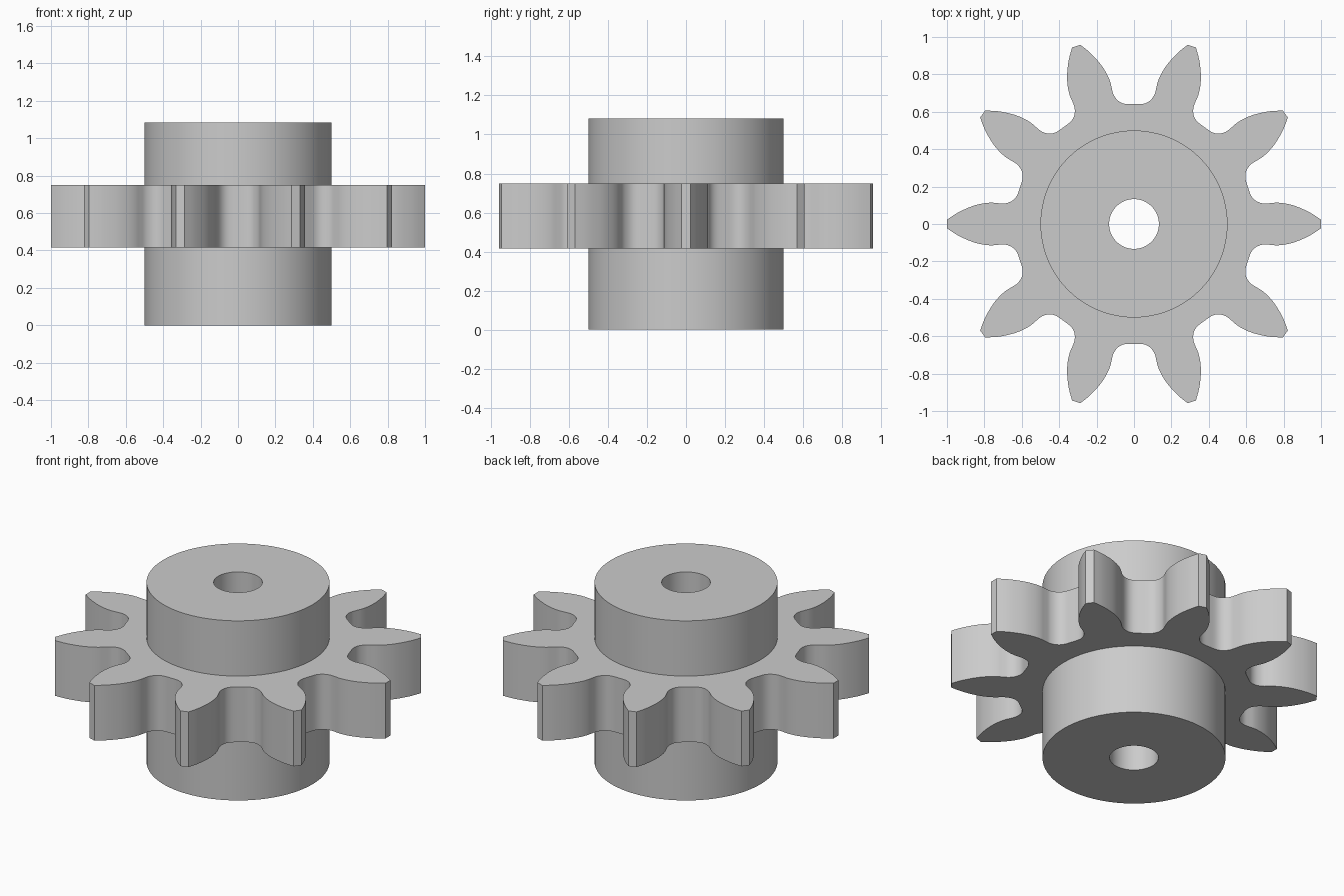
import bpy, bmesh
from math import sin, cos, pi, atan2, hypot
from mathutils import Vector

cube = bpy.data.objects.get("Cube")
if cube:
    bpy.data.objects.remove(cube)

TEETH, SEGMENTS = 10, 80
PITCH = 2 * pi / TEETH
BORE, HUB = 0.133, 0.5
Z_BOTTOM, Z_GEAR_LOW, Z_GEAR_HIGH, Z_TOP = 0.0, 0.417, 0.75, 1.083

# Half a tooth pointing along x, from the tip down to the middle of the gap
FLANK = [(1.0, 0.023), (0.95, 0.056), (0.9, 0.081), (0.85, 0.1), (0.8, 0.111),
         (0.76, 0.114), (0.725, 0.111), (0.69, 0.11), (0.653, 0.123),
         (0.627, 0.15), (0.609, 0.198)]


def smooth_path(points, steps=4):
    """Catmull-Rom curve through the points."""
    p = [points[0]] + points + [points[-1]]
    path = []
    for a, b, c, d in zip(p, p[1:], p[2:], p[3:]):
        for i in range(steps):
            t = i / steps
            path.append(0.5 * (2 * b + (c - a) * t + (2 * a - 5 * b + 4 * c - d) * t ** 2
                               + (3 * b - a - 3 * c + d) * t ** 3))
    return path + [points[-1]]


def circle(radius):
    return [Vector((radius * cos(2 * pi * i / SEGMENTS), radius * sin(2 * pi * i / SEGMENTS)))
            for i in range(SEGMENTS)]


def gear_outline():
    """Gap curve between two tooth tips, mirrored about the gap and repeated."""
    polar = [(hypot(x, y), atan2(y, x)) for x, y in FLANK]
    polar += [(r, PITCH - a) for r, a in reversed(polar[:-1])]
    outline = []
    for k in range(TEETH):
        outline += smooth_path([Vector((r * cos(a + k * PITCH), r * sin(a + k * PITCH)))
                                for r, a in polar])
    return outline


bm = bmesh.new()


def ring(points, z):
    return [bm.verts.new((p.x, p.y, z)) for p in points]


def wall(a, b):
    """Quads between two rings of equal length."""
    for i in range(len(a)):
        j = (i + 1) % len(a)
        bm.faces.new((a[i], a[j], b[j], b[i]))


def flat_fill(*rings):
    """Flat face with a hole, between an outer and an inner ring."""
    edges = []
    for r in rings:
        for v, w in zip(r, r[1:] + r[:1]):
            edges.append(bm.edges.get((v, w)) or bm.edges.new((v, w)))
    bmesh.ops.triangle_fill(bm, edges=edges, use_beauty=True, normal=(0, 0, 1))


# Rings of the hub, bore and toothed disc
bore_low, bore_high = ring(circle(BORE), Z_BOTTOM), ring(circle(BORE), Z_TOP)
hub_low, hub_high = ring(circle(HUB), Z_BOTTOM), ring(circle(HUB), Z_TOP)
seat_low, seat_high = ring(circle(HUB), Z_GEAR_LOW), ring(circle(HUB), Z_GEAR_HIGH)
outline = gear_outline()
teeth_low, teeth_high = ring(outline, Z_GEAR_LOW), ring(outline, Z_GEAR_HIGH)

# Lower hub, upper hub, bore and tooth walls
for pair in ((bore_low, hub_low), (hub_low, seat_low), (seat_high, hub_high),
             (hub_high, bore_high), (bore_high, bore_low), (teeth_low, teeth_high)):
    wall(*pair)

# Flat sides of the toothed disc
flat_fill(teeth_low, seat_low)
flat_fill(teeth_high, seat_high)
bmesh.ops.recalc_face_normals(bm, faces=bm.faces[:])

mesh = bpy.data.meshes.new("hubbed_spur_gear")
bm.to_mesh(mesh)
bm.free()
gear = bpy.data.objects.new("hubbed_spur_gear", mesh)
bpy.context.collection.objects.link(gear)

# Plain grey metal
grey = bpy.data.materials.new("light_grey")
grey.use_nodes = True
colour = (0.6, 0.6, 0.6, 1.0)
grey.diffuse_color = colour
grey.node_tree.nodes["Principled BSDF"].inputs["Base Color"].default_value = colour
mesh.materials.append(grey)

bpy.ops.object.select_all(action="DESELECT")
gear.select_set(True)
bpy.context.view_layer.objects.active = gear
bpy.ops.object.shade_smooth_by_angle()
